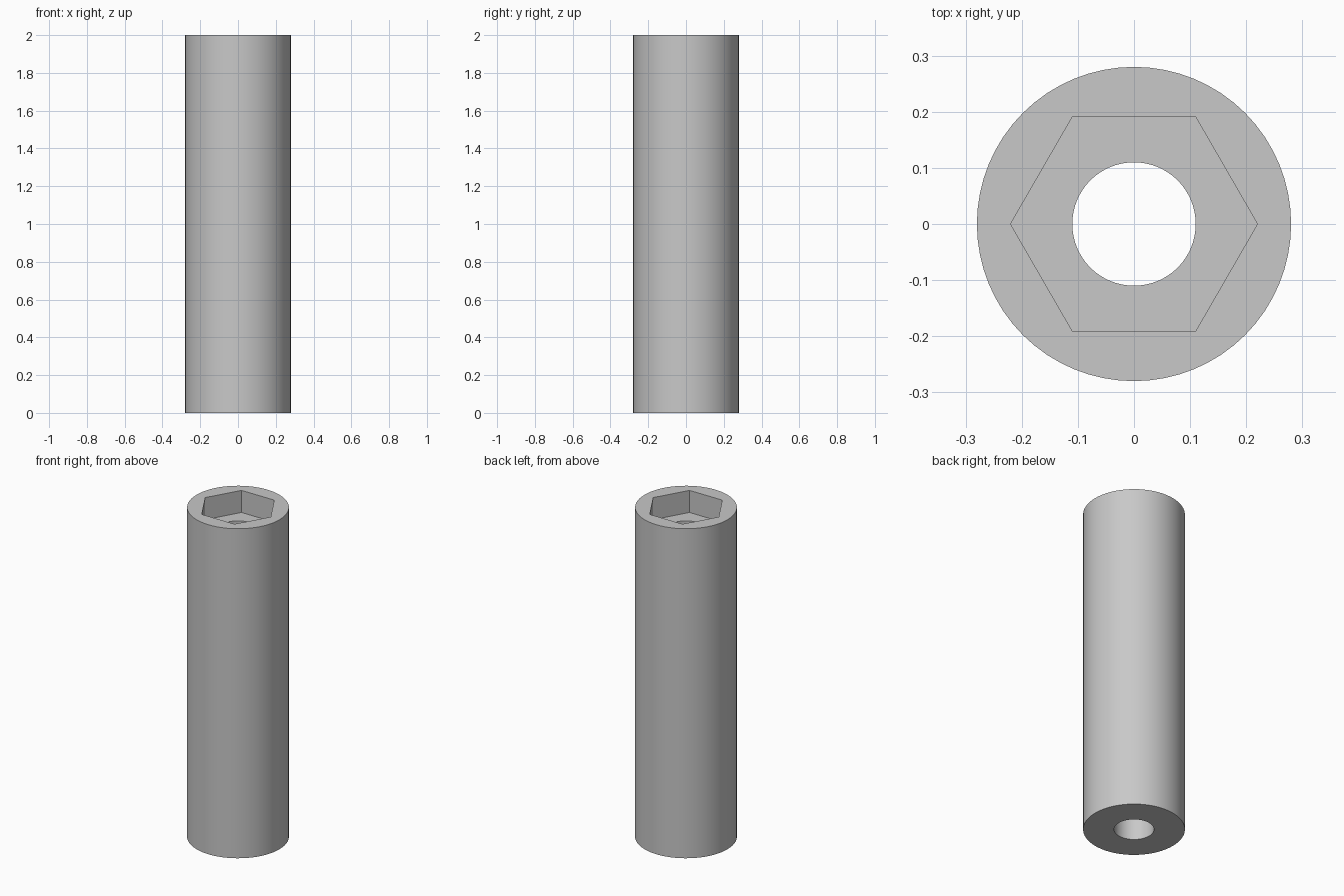
import bpy
import math

HEIGHT = 2.0
SOCKET_DEPTH = 0.134

default = bpy.data.objects.get("Cube")
if default:
    bpy.data.objects.remove(default, do_unlink=True)

# Single plain grey
grey = bpy.data.materials.new("plain_grey")
grey.use_nodes = True
colour = (0.58, 0.58, 0.58, 1.0)
grey.diffuse_color = colour
grey.node_tree.nodes["Principled BSDF"].inputs["Base Color"].default_value = colour


def prism(name, sides, radius, bottom, top, turn=0.0):
    """Upright prism between two heights."""
    bpy.ops.mesh.primitive_cylinder_add(
        vertices=sides, radius=radius, depth=top - bottom,
        location=(0, 0, (bottom + top) / 2), rotation=(0, 0, turn))
    obj = bpy.context.object
    obj.name = name
    obj.data.materials.append(grey)
    return obj


def cut(target, cutter):
    """Subtract the cutter, then discard it."""
    cutter.hide_render = True
    mod = target.modifiers.new(cutter.name, 'BOOLEAN')
    mod.operation = 'DIFFERENCE'
    mod.solver = 'EXACT'
    mod.object = cutter
    bpy.ops.object.select_all(action='DESELECT')
    target.select_set(True)
    bpy.context.view_layer.objects.active = target
    bpy.ops.object.modifier_apply(modifier=mod.name)
    bpy.data.objects.remove(cutter, do_unlink=True)


# Round sleeve body
sleeve = prism("sleeve", 64, 0.28, 0, HEIGHT)

# Hexagonal socket in the top, with corners on the x axis
cut(sleeve, prism("hex_socket_cutter", 6, 0.22, HEIGHT - SOCKET_DEPTH,
                  HEIGHT + 0.1, math.radians(30)))

# Round bore through the full length
cut(sleeve, prism("bore_cutter", 64, 0.11, -0.1, HEIGHT + 0.1))

# Smooth round walls, crisp rims and hexagon
bpy.ops.object.shade_smooth_by_angle(angle=math.radians(30))
